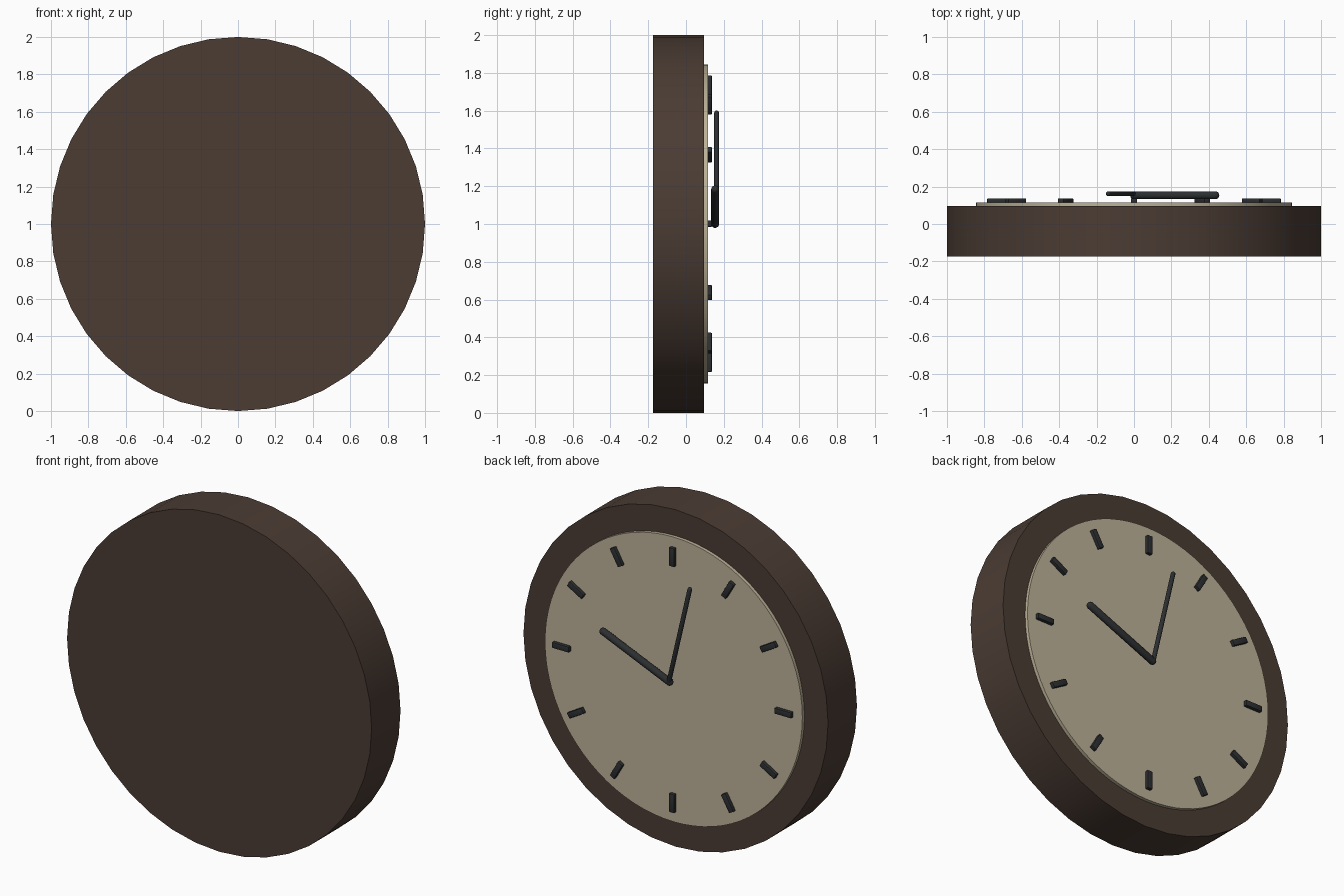
import bpy, bmesh, math
from mathutils import Matrix, Vector

if "Cube" in bpy.data.objects:
    bpy.data.objects.remove(bpy.data.objects["Cube"])

CZ = 1.0  # height of the clock centre


def material(name, rgb):
    m = bpy.data.materials.new(name)
    m.diffuse_color = (*rgb, 1)
    m.use_nodes = True
    m.node_tree.nodes["Principled BSDF"].inputs["Base Color"].default_value = m.diffuse_color
    return m


brown = material("dark brown wood", (0.070, 0.045, 0.034))
cream = material("cream dial", (0.51, 0.445, 0.314))
black = material("charcoal", (0.025, 0.028, 0.030))


def finish(bm, name, mat, angle=35):
    bmesh.ops.recalc_face_normals(bm, faces=bm.faces[:])
    mesh = bpy.data.meshes.new(name)
    bm.to_mesh(mesh)
    bm.free()
    mesh.materials.append(mat)
    ob = bpy.data.objects.new(name, mesh)
    bpy.context.collection.objects.link(ob)
    bpy.context.view_layer.objects.active = ob
    ob.select_set(True)
    bpy.ops.object.shade_smooth_by_angle(angle=math.radians(angle))
    ob.select_set(False)
    return ob


def disc(name, radius, y0, y1, sides, mat):
    bm = bmesh.new()
    place = Matrix.Translation((0, (y0 + y1) / 2, CZ)) @ Matrix.Rotation(math.pi / 2, 4, 'X')
    bmesh.ops.create_cone(bm, cap_ends=True, segments=sides, radius1=radius,
                          radius2=radius, depth=y1 - y0, matrix=place)
    return finish(bm, name, mat)


def hand(name, dx, dz, r, y):
    # Round rod with domed ends from the centre to (dx, dz)
    bm = bmesh.new()
    bmesh.ops.create_uvsphere(bm, u_segments=16, v_segments=9, radius=r)
    for v in bm.verts:
        if v.co.z > 0:
            v.co.z += math.hypot(dx, dz)
    bm.transform(Matrix.Translation((0, y, CZ)) @ Matrix.Rotation(math.atan2(dx, dz), 4, 'Y'))
    return finish(bm, name, black, 60)


# Case and dial
disc("clock_case", 1.0, -0.175, 0.096, 40, brown)
disc("dial", 0.845, 0.09, 0.116, 80, cream)

# Twelve hour markers
for i in range(12):
    bm = bmesh.new()
    bmesh.ops.create_cube(bm, size=1)
    bm.transform(Matrix.Diagonal((0.034, 0.024, 0.11, 1)))
    bmesh.ops.bevel(bm, geom=bm.edges[:], offset=0.004, segments=2, profile=0.5, affect='EDGES')
    bm.transform(Matrix.Translation((0, 0.125, CZ + 0.002))
                 @ Matrix.Rotation(i * math.pi / 6, 4, 'Y')
                 @ Matrix.Translation((0, 0, 0.73)))
    finish(bm, f"hour_marker_{i + 1}", black)

# Hands
hand("hour_hand", 0.435, 0.183, 0.021, 0.154)
hand("minute_hand", -0.138, 0.588, 0.013, 0.162)
